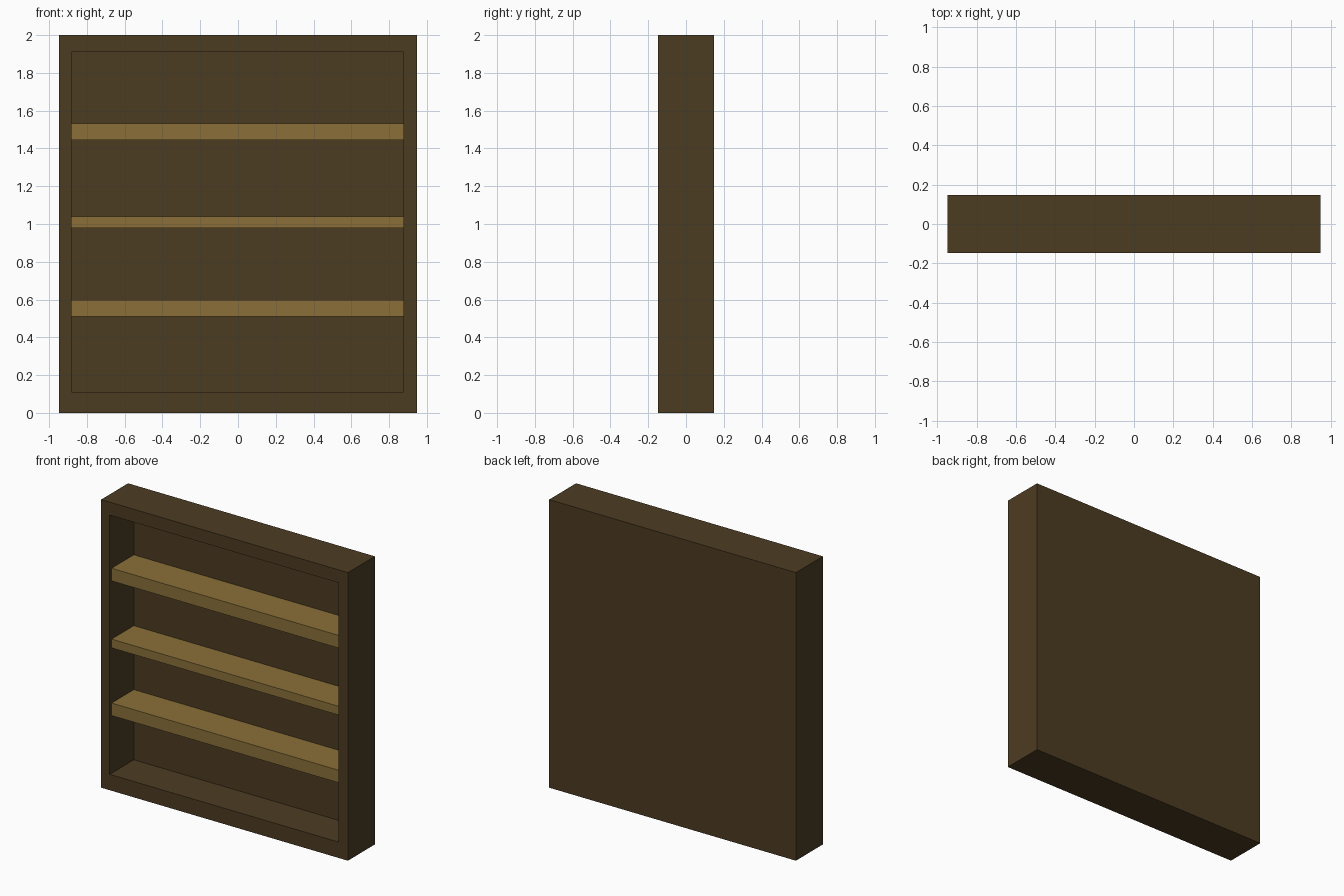
import bpy, bmesh
from mathutils import Vector

if "Cube" in bpy.data.objects:
    bpy.data.objects.remove(bpy.data.objects["Cube"])


def material(name, color):
    m = bpy.data.materials.new(name)
    m.diffuse_color = (*color, 1)
    m.use_nodes = True
    m.node_tree.nodes["Principled BSDF"].inputs["Base Color"].default_value = m.diffuse_color
    return m


def add_box(bm, lo, hi):
    lo, hi = Vector(lo), Vector(hi)
    verts = bmesh.ops.create_cube(bm, size=1)["verts"]
    for v in verts:
        v.co = (lo + hi) / 2 + v.co * (hi - lo)
    return verts


def finish(name, bm, mat):
    bmesh.ops.recalc_face_normals(bm, faces=bm.faces)
    mesh = bpy.data.meshes.new(name)
    bm.to_mesh(mesh)
    bm.free()
    mesh.materials.append(mat)
    obj = bpy.data.objects.new(name, mesh)
    bpy.context.collection.objects.link(obj)
    return obj


dark_wood = material("dark_wood", (0.073, 0.045, 0.016))
light_wood = material("light_wood", (0.258, 0.162, 0.04))

HALF_W, HALF_D, HEIGHT = 0.948, 0.148, 2.0
X0, X1, Z0, Z1 = -0.882, 0.876, 0.11, 1.91   # opening
BACK_Y = 0.117                               # front of the back panel

# Cabinet: a block with its front face inset and pushed back
bm = bmesh.new()
add_box(bm, (-HALF_W, -HALF_D, 0), (HALF_W, HALF_D, HEIGHT))
front = min(bm.faces, key=lambda f: f.calc_center_median().y)
bmesh.ops.inset_region(bm, faces=[front], thickness=0.05)
for v in front.verts:
    v.co.x = X0 if v.co.x < 0 else X1
    v.co.z = Z0 if v.co.z < 1 else Z1
ext = bmesh.ops.extrude_discrete_faces(bm, faces=[front])
for v in ext["faces"][0].verts:
    v.co.y = BACK_Y
finish("cabinet", bm, dark_wood)

# Shelves spanning the opening, set slightly behind the front rim
for name, bottom, top in (("lower_shelf", 0.51, 0.597),
                          ("middle_shelf", 0.98, 1.041),
                          ("upper_shelf", 1.445, 1.533)):
    bm = bmesh.new()
    add_box(bm, (X0, -0.127, bottom), (X1, BACK_Y, top))
    finish(name, bm, light_wood)
